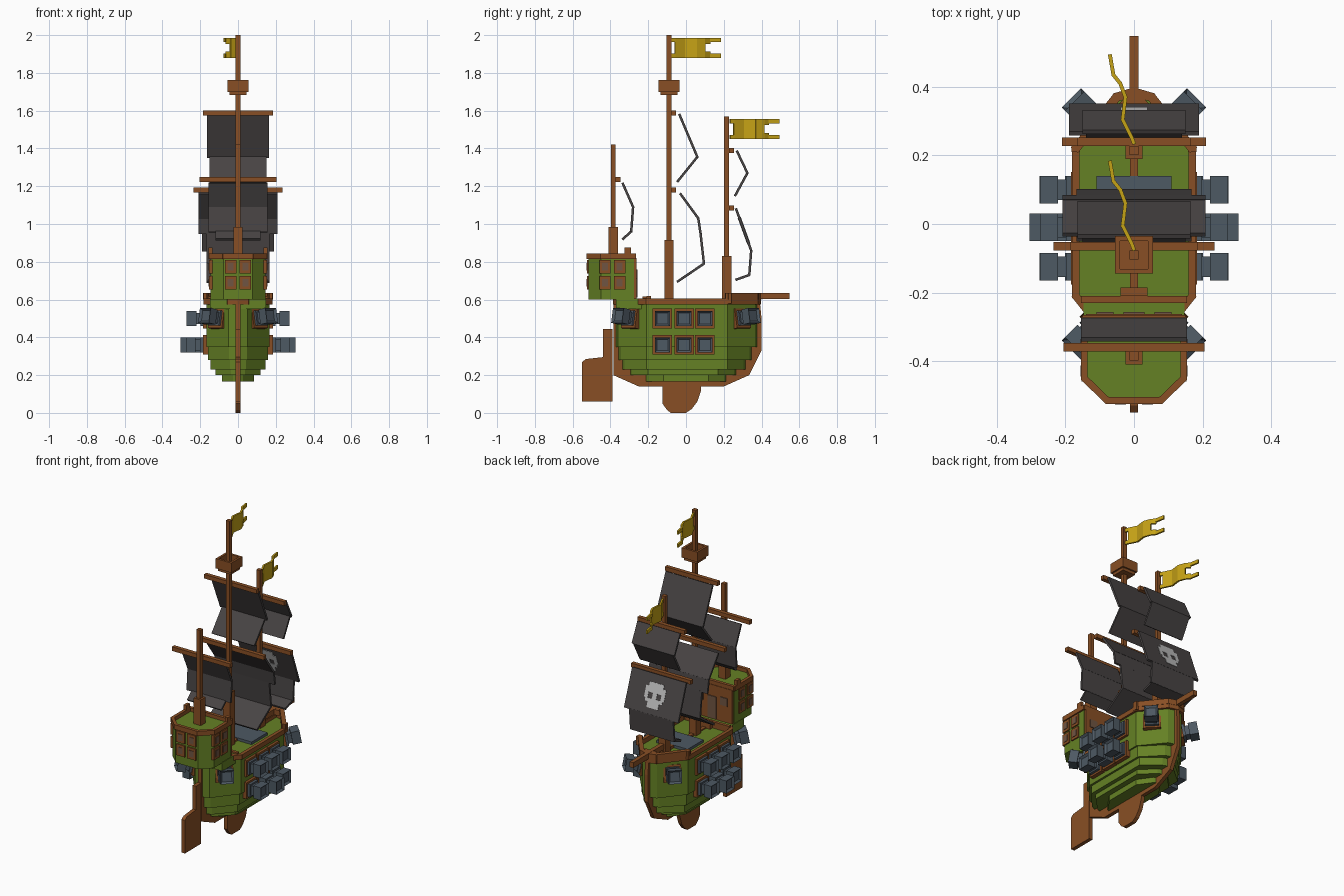
import bpy, bmesh
from math import atan2, radians
from mathutils import Matrix, Vector

cube = bpy.data.objects.get("Cube")
if cube:
    bpy.data.objects.remove(cube)


def material(name, rgb):
    m = bpy.data.materials.new(name)
    m.use_nodes = True
    m.diffuse_color = (*rgb, 1)
    m.node_tree.nodes["Principled BSDF"].inputs["Base Color"].default_value = (*rgb, 1)
    return m


GREEN = material("green planks", (.13, .22, .018))
BROWN = material("brown wood", (.25, .078, .018))
SLATE = material("slate metal", (.075, .1, .125))
CLOTH = material("dark cloth", (.065, .058, .058))
YELLOW = material("yellow cloth", (.56, .36, .008))
PALE = material("pale paint", (.5, .5, .5))
PANE = material("window pane", (.16, .09, .055))


class Part:
    """One object of one colour, filled with boxes and prisms."""
    def __init__(self, name, mat):
        self.name, self.mat, self.bm = name, mat, bmesh.new()

    def box(self, lo, hi, frame=Matrix(), bore=False):
        lo, hi = Vector(lo), Vector(hi)
        verts = bmesh.ops.create_cube(self.bm, size=1)["verts"]
        for v in verts:
            v.co = (lo + hi) / 2 + Vector(a * b for a, b in zip(v.co, hi - lo))
        if bore:
            mouth = [f for f in verts[0].link_faces[:] + verts[-1].link_faces[:]
                     if all(abs(v.co.x - hi.x) < .0001 for v in f.verts)][:1]
            bmesh.ops.inset_individual(self.bm, faces=mouth, thickness=.016, depth=0)
            for v in mouth[0].verts:
                v.co.x -= .012
            verts = list(set(verts) | set(mouth[0].verts))
        for v in verts:
            v.co = frame @ v.co

    def prism(self, pts, a, b, axis="z"):
        """Extrude a flat outline along z (points are x, y) or x (points are y, z)."""
        def place(p, h):
            return (p[0], p[1], h) if axis == "z" else (h, p[0], p[1])
        low = [self.bm.verts.new(place(p, a)) for p in pts]
        top = [self.bm.verts.new(place(p, b)) for p in pts]
        self.bm.faces.new(low[::-1])
        self.bm.faces.new(top)
        for i in range(len(pts)):
            j = (i + 1) % len(pts)
            self.bm.faces.new((low[i], low[j], top[j], top[i]))

    def strip(self, p, q, thick, a, b, axis="z"):
        """A straight slab following the line p-q."""
        p, q = Vector(p), Vector(q)
        d = (q - p).normalized() * thick / 2
        n = Vector((-d.y, d.x))
        p, q = p - d * .5, q + d * .5
        self.prism([p + n, p - n, q - n, q + n], a, b, axis)

    def done(self):
        bmesh.ops.recalc_face_normals(self.bm, faces=self.bm.faces)
        mesh = bpy.data.meshes.new(self.name)
        self.bm.to_mesh(mesh)
        self.bm.free()
        mesh.materials.append(self.mat)
        bpy.context.collection.objects.link(bpy.data.objects.new(self.name, mesh))


def mirrored(half):
    return half + [(-x, y) for x, y in reversed(half) if x > 0]


def plan(w, back, front):
    """Hull outline: straight sides with diagonal bow and stern."""
    return mirrored([(0, back), (w * .3, back + .015), (w, max(back + .1, -.21)),
                     (w, min(front - .1, .22)), (w * .3, front - .015), (0, front)])


# Hull in stepped layers
hull = Part("hull", GREEN)
for z0, z1, w, back, front in [(.165, .2, .085, -.22, .22), (.2, .23, .12, -.3, .27),
                               (.23, .28, .145, -.34, .32), (.28, .35, .158, -.36, .35),
                               (.35, .575, .168, -.375, .38)]:
    hull.prism(plan(w, back, front), z0, z1)
hull.box((-.148, -.37, .55), (.148, -.225, .605))
hull.done()

# Rails around the deck, raised at the bow
rail = Part("deck_rail", BROWN)
edge = plan(.17, -.375, .385)
for p, q in zip(edge, edge[1:] + edge[:1]):
    rail.strip(p, q, .022, .575, .605)
    if p[1] > .21 and q[1] > .21:
        rail.strip(p, q, .026, .6, .635)
rail.box((-.155, -.23, .57), (.155, -.21, .615))
rail.box((-.04, -.21, .57), (.04, -.185, .62))
for s in (-1, 1):
    rail.box((s * .17 - .013, .21, .58), (s * .17 + .013, .24, .635))
rail.prism([(-.05, .345), (.05, .345), (0, .395)], .6, .635)
rail.done()

bowsprit = Part("bowsprit", BROWN)
bowsprit.box((-.013, .23, .602), (.013, .548, .636))
bowsprit.done()

hatch = Part("deck_hatch", SLATE)
hatch.box((-.11, -.02, .57), (.11, .14, .592))
hatch.done()

# Keel, fin and rudder
keel = Part("keel", BROWN)
keel.prism([(-.385, .575), (-.385, .2), (-.25, .14), (.2, .14), (.335, .2),
            (.4, .33), (.4, .5), (.39, .6)], -.012, .012, "x")
keel.prism([(-.125, .15), (-.125, .05), (-.1, .015), (-.08, 0), (0, 0), (.03, .02),
            (.06, .06), (.08, .12), (.08, .15)], -.012, .012, "x")
keel.done()
rudder = Part("rudder", BROWN)
rudder.prism([(-.388, .06), (-.55, .06), (-.55, .27), (-.53, .285), (-.44, .295),
              (-.44, .445), (-.388, .445)], -.012, .012, "x")
rudder.done()

# Stern cabin
shape = [(.145, -.275), (.145, -.45), (.078, -.515), (-.078, -.515), (-.145, -.45), (-.145, -.275)]
cabin = Part("cabin", GREEN)
cabin.prism(shape, .6, .822)
cabin.done()
trim = Part("cabin_trim", BROWN)
for p, q in zip(shape, shape[1:] + shape[:1]):
    trim.strip(p, q, .02, .815, .845)
trim.box((-.14, -.29, .6), (.14, -.262, .82))
for s in (-1, 1):
    trim.box((s * .145 - .01, -.325, .84), (s * .145 + .01, -.29, .875))
trim.done()

# Cabin windows and door, local x pointing out of the wall
frames, panes = Part("window_frames", BROWN), Part("window_panes", PANE)


def at(x, y, z, turn, tilt=0):
    return (Matrix.Translation((x, y, z)) @ Matrix.Rotation(radians(turn), 4, "Z")
            @ Matrix.Rotation(radians(-tilt), 4, "Y"))


for wall in (at(.145, -.39, .732, 0), at(-.145, -.39, .732, 180), at(0, -.515, .732, -90)):
    for u in (-.039, .039):
        for v in (-.042, .042):
            frames.box((-.01, u - .03, v - .036), (.008, u + .03, v + .036), wall)
            panes.box((-.01, u - .016, v - .02), (.011, u + .016, v + .02), wall)
front_wall = at(0, -.262, .7, 90)
for u in (-.085, .085):
    panes.box((-.01, u - .025, .01), (.005, u + .025, .06), front_wall)
panes.box((-.01, -.03, -.09), (.005, .03, .05), front_wall)
frames.done()
panes.done()

# Cannons and gun ports
ports, cannons = Part("gun_ports", BROWN), Part("cannons", SLATE)


def cannon(frame, reach):
    ports.box((-.03, -.052, -.052), (.016, .052, .052), frame)
    cannons.box((-.02, -.04, -.04), (reach - .075, .04, .04), frame)
    cannons.box((-.02, -.03, -.03), (reach - .04, .03, .03), frame)
    cannons.box((reach - .052, -.04, -.04), (reach, .04, .04), frame, bore=True)


for s, turn in ((1, 0), (-1, 180)):
    for y in (-.125, -.01, .1):
        cannon(at(s * .168, y, .5, turn), .105)
        cannon(at(s * .168, y, .36, turn), .137 if y == -.01 else .108)
    for e in (-1, 1):
        angle = atan2(e, s) * 57.296
        cannon(at(s * .105, e * .29, .498, angle, 10), .105)
ports.done()
cannons.done()

# Masts with thick feet, and their yards
for name, y, foot, thick_top, top, yards in [
        ("mizzen", -.385, .82, .985, 1.42, [(1.235, .205)]),
        ("main", -.09, .57, .915, 2.0, [(1.588, .185), (1.18, .235)]),
        ("fore", .215, .57, .83, 1.57, [(1.39, .165), (1.085, .21)])]:
    mast = Part(name + "_mast", BROWN)
    mast.box((-.013, y - .013, foot), (.013, y + .013, top))
    mast.box((-.025, y - .025, foot), (.025, y + .025, thick_top))
    mast.done()
    yard = Part(name + "_yards", BROWN)
    for z, half in yards:
        yard.box((-half, y + .013, z - .013), (half, y + .038, z + .013))
    yard.done()

# Lookout basket
nest = Part("lookout_basket", BROWN)
nest.box((-.045, -.135, 1.682), (.045, -.045, 1.71))
for s in (-1, 1):
    nest.box((s * .048 - .007, -.145, 1.7), (s * .048 + .007, -.035, 1.762))
    nest.box((-.05, -.09 + s * .048 - .007, 1.7), (.05, -.09 + s * .048 + .007, 1.762))
nest.done()

# Sails: side profile points (y, z) and half width of each panel
for name, path, widths in [
        ("mizzen_sail", [(-.335, 1.215), (-.28, 1.09), (-.29, .96), (-.335, .92)], (.155, .155, .12)),
        ("main_top_sail", [(-.035, 1.58), (.06, 1.355), (-.045, 1.225)], (.165, .15)),
        ("main_sail", [(-.03, 1.16), (.065, 1.03), (.077, .95), (.095, .79), (-.045, .695)],
         (.208, .208, .168, .168)),
        ("fore_top_sail", [(.27, 1.385), (.325, 1.27), (.26, 1.15)], (.15, .14)),
        ("fore_sail", [(.265, 1.08), (.345, .86), (.335, .73), (.265, .705)], (.19, .155, .15))]:
    sail = Part(name, CLOTH)
    for p, q, w in zip(path, path[1:], widths):
        sail.strip(p, q, .013, -w, w, "x")
    sail.done()

# Pale painted patch on the fore sail, showing on both faces
patch = Part("sail_patch", PALE)
lean = Matrix.Translation((0, .307, .965)) @ Matrix.Rotation(atan2(.08, .22), 4, "X")
for x0, x1, z0, z1 in [(-.05, .05, .05, .075), (-.07, .07, .015, .05), (-.07, -.045, -.02, .015),
                       (-.015, .015, -.02, .015), (.045, .07, -.02, .015),
                       (-.06, .06, -.04, -.02), (-.04, .04, -.075, -.04)]:
    patch.box((x0, -.009, z0), (x1, .009, z1), lean)
patch.done()

# Waving flags with a forked tail
wave = [(0, 0), (-.007, .018), (-.033, .07), (-.025, .135), (-.04, .175), (-.06, .2), (-.07, .257)]
for name, y, z in (("main_flag", -.075, 1.88), ("fore_flag", .235, 1.45)):
    flag = Part(name, YELLOW)
    pts = [(x, y + v) for x, v in wave]
    for i, (p, q) in enumerate(zip(pts, pts[1:])):
        if i in (0, 4, 5):
            gap = .02 if i == 4 else .03
            flag.strip(p, q, .011, z, z + .052 - gap)
            flag.strip(p, q, .011, z + .053 + gap, z + .105)
        else:
            flag.strip(p, q, .011, z, z + .105)
    flag.done()
